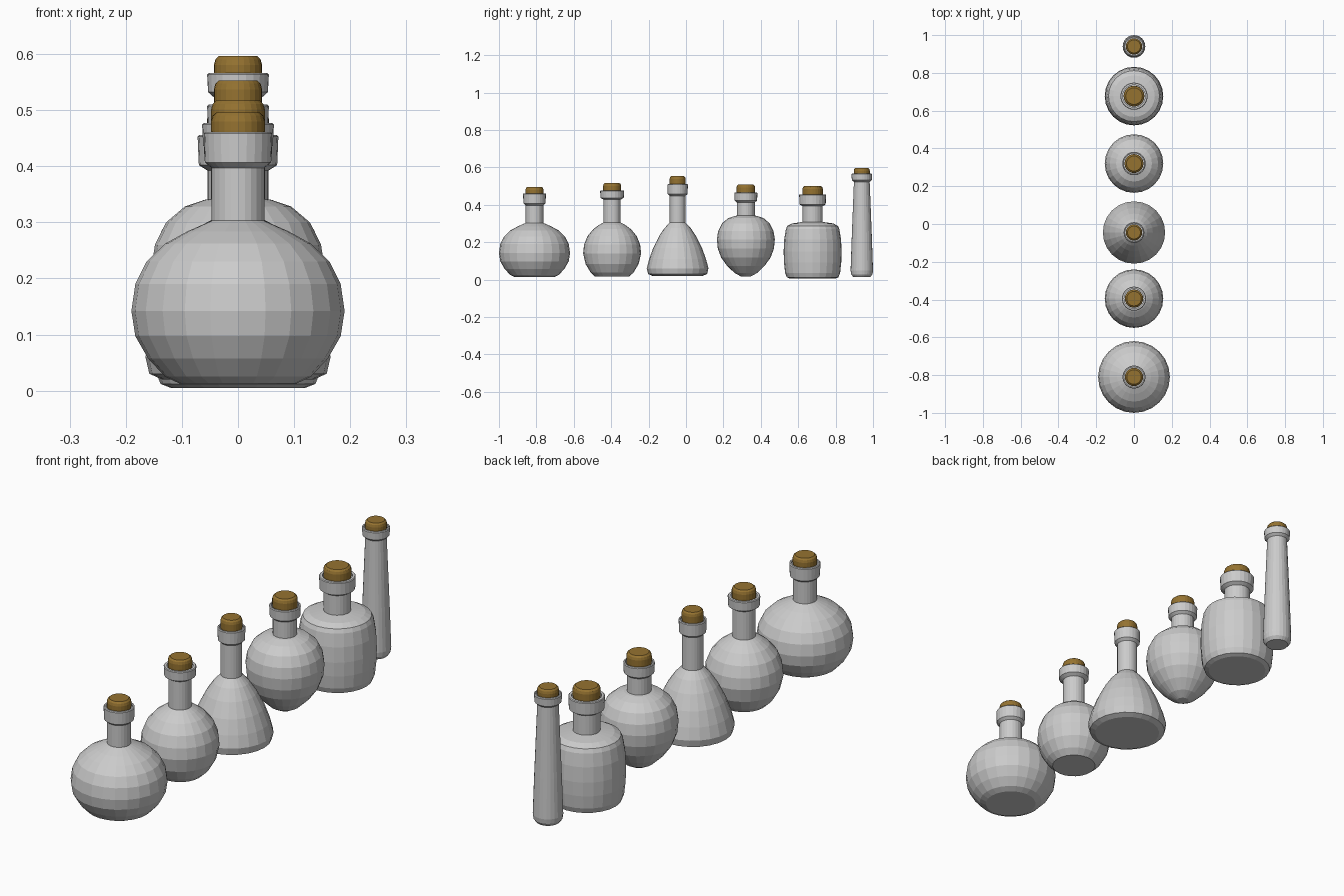
import bpy, bmesh, math

SIDES = 24

cork_mat = bpy.data.materials.new("cork_brown")
cork_mat.diffuse_color = (0.30, 0.17, 0.03, 1)


def lathe(name, profile, y, mat=None):
    """Revolve an (r, z) profile, listed bottom to top, around a vertical axis at y."""
    bm = bmesh.new()
    rings = []
    for r, z in profile:
        if r == 0:
            rings.append([bm.verts.new((0, 0, z))] * SIDES)
        else:
            rings.append([bm.verts.new((r * math.cos(2 * math.pi * i / SIDES),
                                        r * math.sin(2 * math.pi * i / SIDES), z))
                          for i in range(SIDES)])
    for a, b in zip(rings, rings[1:]):
        for i in range(SIDES):
            j = (i + 1) % SIDES
            quad = list(dict.fromkeys((a[i], a[j], b[j], b[i])))
            bm.faces.new(quad)
    bmesh.ops.recalc_face_normals(bm, faces=bm.faces)
    mesh = bpy.data.meshes.new(name)
    bm.to_mesh(mesh)
    bm.free()
    obj = bpy.data.objects.new(name, mesh)
    obj.location.y = y
    bpy.context.collection.objects.link(obj)
    if mat:
        mesh.materials.append(mat)
    return obj


def bottle(name, y, body, neck_r, collar, cork):
    c_r, c_z0, c_z1 = collar
    k_r, k_top = cork
    inner = k_r + 0.004
    # glass body and neck
    lathe(name + "_body", [(0, body[0][1])] + body + [(neck_r, c_z0 + 0.01), (0, c_z0 + 0.01)], y)
    # lip collar with chamfered underside and open mouth
    lathe(name + "_collar", [(0, c_z0 - 0.008), (neck_r, c_z0 - 0.008), (c_r * 0.97, c_z0 + 0.002),
                             (c_r, c_z1 - 0.003), (c_r - 0.003, c_z1), (inner, c_z1),
                             (inner, c_z1 - 0.025), (0, c_z1 - 0.025)], y)
    # rounded cork stopper
    b = c_z1 - 0.03
    lathe(name + "_cork", [(0, b), (k_r * 0.93, b), (k_r, c_z1 + 0.003), (k_r, k_top - 0.016),
                           (k_r * 0.94, k_top - 0.006), (k_r * 0.8, k_top), (0, k_top)], y, cork_mat)


bottle("squat_flask", -0.81,
       [(0.105, 0.013), (0.13, 0.025), (0.16, 0.057), (0.183, 0.097), (0.19, 0.142), (0.183, 0.19),
        (0.163, 0.23), (0.13, 0.262), (0.09, 0.284), (0.047, 0.303)],
       0.047, (0.061, 0.405, 0.461), (0.048, 0.496))

bottle("round_flask", -0.395,
       [(0.09, 0.015), (0.115, 0.038), (0.142, 0.083), (0.155, 0.14), (0.15, 0.187),
        (0.132, 0.232), (0.1, 0.27), (0.07, 0.292), (0.046, 0.305)],
       0.046, (0.064, 0.435, 0.477), (0.048, 0.517))

bottle("conical_flask", -0.045,
       [(0.135, 0.02), (0.158, 0.03), (0.165, 0.06), (0.152, 0.11), (0.13, 0.17),
        (0.1, 0.23), (0.07, 0.275), (0.042, 0.305)],
       0.042, (0.055, 0.455, 0.51), (0.043, 0.553))

bottle("heart_flask", 0.32,
       [(0.025, 0.016), (0.06, 0.035), (0.1, 0.073), (0.132, 0.117), (0.15, 0.165), (0.155, 0.215),
        (0.148, 0.26), (0.128, 0.3), (0.095, 0.328), (0.06, 0.34), (0.048, 0.342)],
       0.048, (0.062, 0.42, 0.465), (0.05, 0.508))

bottle("barrel_flask", 0.677,
       [(0.12, 0.005), (0.138, 0.012), (0.147, 0.035), (0.153, 0.09), (0.155, 0.15), (0.152, 0.215),
        (0.143, 0.27), (0.135, 0.287), (0.11, 0.3), (0.054, 0.308)],
       0.054, (0.072, 0.4, 0.456), (0.055, 0.5))

bottle("tall_vial", 0.94,
       [(0.046, 0.014), (0.057, 0.028), (0.06, 0.048), (0.054, 0.22), (0.047, 0.4), (0.042, 0.525)],
       0.042, (0.055, 0.53, 0.566), (0.043, 0.596))
